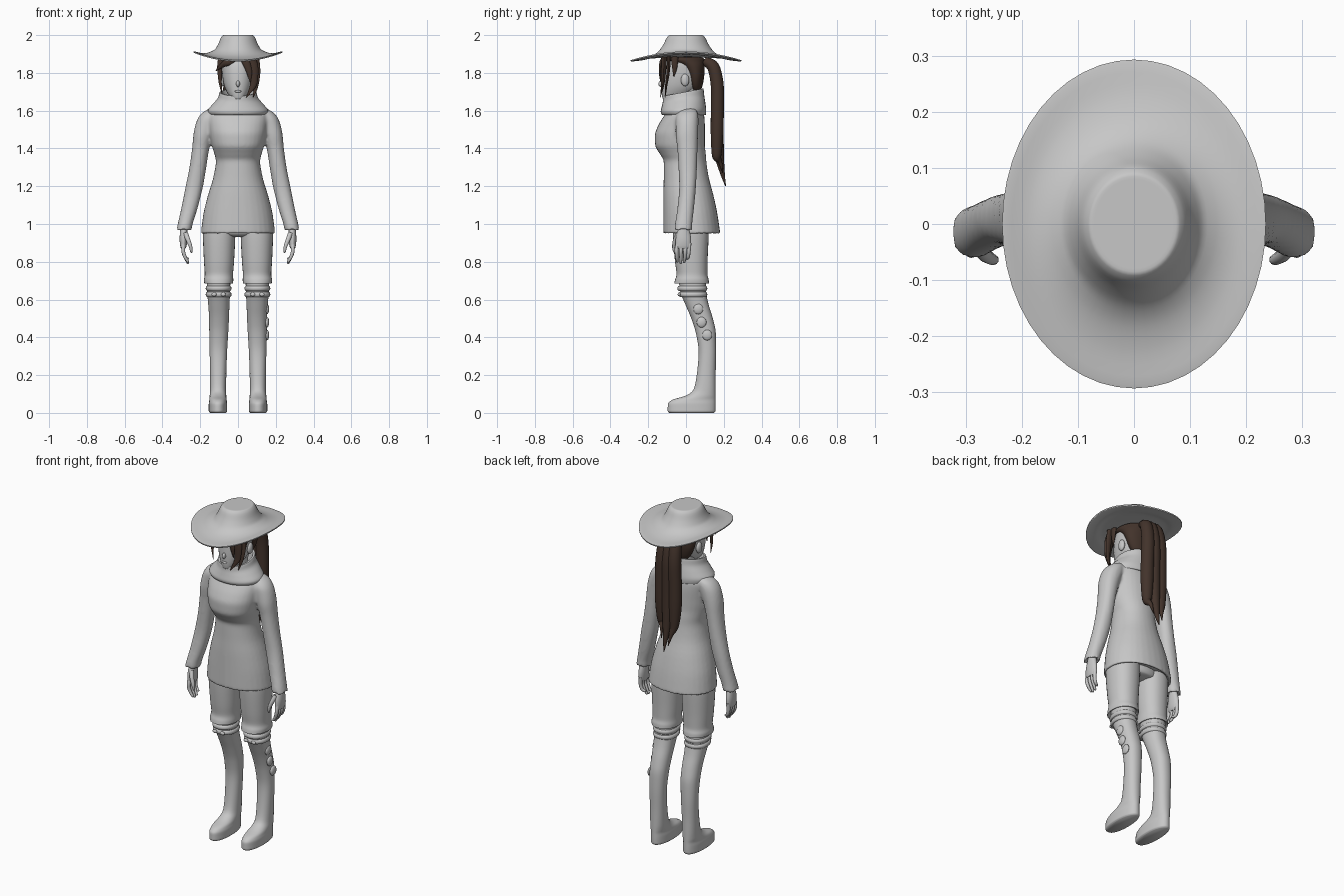
import bpy, bmesh, math
from mathutils import Vector


def material(name, rgb):
    m = bpy.data.materials.new(name)
    m.diffuse_color = (*rgb, 1)
    return m


GREY = material("plain grey", (0.57, 0.57, 0.57))
BROWN = material("dark brown hair", (0.055, 0.033, 0.024))


def resample(rows, n):
    """Smooth interpolation between rows of numbers, without overshoot."""
    cols = list(zip(*rows))
    tangents = []
    for c in cols:
        d = [b - a for a, b in zip(c, c[1:])]
        t = [d[0]]
        for a, b in zip(d, d[1:]):
            t.append(2 * a * b / (a + b) if a * b > 0 else 0)
        tangents.append(t + [d[-1]])
    out = []
    for i in range(len(rows) - 1):
        for k in range(n):
            u = k / n
            h = (2*u**3 - 3*u*u + 1, u**3 - 2*u*u + u, 3*u*u - 2*u**3, u**3 - u*u)
            out.append([h[0]*c[i] + h[1]*t[i] + h[2]*c[i+1] + h[3]*t[i+1]
                        for c, t in zip(cols, tangents)])
    return out + [list(rows[-1])]


def skin(name, tubes, mat):
    """Mesh object from several tubes, each a list of point rings."""
    bm = bmesh.new()
    for rings in tubes:
        vs = [[bm.verts.new(p) for p in r] for r in rings]
        n = len(vs[0])
        for a, b in zip(vs, vs[1:]):
            for i in range(n):
                j = (i + 1) % n
                bm.faces.new((a[i], a[j], b[j], b[i]))
        bm.faces.new(vs[0][::-1])
        bm.faces.new(vs[-1])
    bmesh.ops.recalc_face_normals(bm, faces=bm.faces)
    me = bpy.data.meshes.new(name)
    bm.to_mesh(me)
    bm.free()
    me.materials.append(mat)
    ob = bpy.data.objects.new(name, me)
    bpy.context.collection.objects.link(ob)
    return ob


def loft(name, parts, mat=GREY, warp=None, power=2.0, segs=32, steps=4):
    """Stack rounded rings given as (z, x0, x1, y0, y1)."""
    tubes = []
    for part in parts:
        rings = []
        for z, x0, x1, y0, y1 in resample(part, steps):
            ring = []
            for i in range(segs):
                a = math.tau * i / segs
                c, s = math.cos(a), math.sin(a)
                x = (x0 + x1)/2 + (x1 - x0)/2 * math.copysign(abs(c)**(2/power), c)
                y = (y0 + y1)/2 + (y1 - y0)/2 * math.copysign(abs(s)**(2/power), s)
                ring.append((x, y, warp(x, y, z) if warp else z))
            rings.append(ring)
        tubes.append(rings)
    return skin(name, tubes, mat)


def strands(name, paths, mat=BROWN, side=(1, 0, 0), flat=0.5, segs=10):
    """Tapered strands along points (x, y, z, half width)."""
    side = Vector(side)
    tubes = []
    for path in paths:
        rows = resample(path, 6)
        pts = [Vector(r[:3]) for r in rows]
        rings = []
        for i, p in enumerate(pts):
            t = (pts[min(i + 1, len(pts) - 1)] - pts[max(i - 1, 0)]).normalized()
            n = t.cross(side).normalized()
            s = n.cross(t)
            w = rows[i][3]
            rings.append([p + s*w*math.cos(math.tau*k/segs) + n*w*flat*math.sin(math.tau*k/segs)
                          for k in range(segs)])
        tubes.append(rings)
    return skin(name, tubes, mat)


def blob(name, loc, scale):
    bpy.ops.mesh.primitive_uv_sphere_add(segments=20, ring_count=12, radius=1, location=loc)
    ob = bpy.context.object
    ob.name = name
    ob.scale = scale
    ob.data.materials.append(GREY)
    return ob


def flip(part):
    return [(z, -x1, -x0, y0, y1) for z, x0, x1, y0, y1 in part]


def both(part):
    return [part, flip(part)]


def centred(part):
    return [(z, -x, x, y0, y1) for z, x, y0, y1 in part]


# Hat: oval crown and a brim curled up at the sides
hat = [(2.0, .05, .06), (2.0, .075, .085), (1.99, .088, .099), (1.95, .106, .12),
       (1.912, .125, .148), (1.888, .155, .185), (1.874, .19, .235), (1.867, .235, .293),
       (1.860, .234, .291), (1.866, .19, .235), (1.876, .155, .185), (1.88, .09, .10)]
loft("hat", [[(z, -x, x, -y, y) for z, x, y in hat]],
     warp=lambda x, y, z: z + .047 * (abs(x) / .235)**2 * (z < 1.95 or 0) * min(1, max(0, (1.95 - z) / .05)),
     segs=48)

# Head, neck, ears, nose and lips
loft("head", [centred([(1.655, .015, -.115, -.08), (1.665, .036, -.124, -.02), (1.70, .06, -.129, .04),
                       (1.74, .075, -.130, .07), (1.79, .083, -.128, .085), (1.84, .085, -.12, .09),
                       (1.88, .075, -.10, .075)])], power=2.2)
loft("neck", [centred([(1.56, .055, -.05, .06), (1.65, .05, -.05, .06), (1.74, .05, -.04, .065)])])
blob("nose", (0, -.13, 1.742), (.010, .016, .017))
blob("lips", (0, -.125, 1.702), (.018, .009, .007))
for s in (1, -1):
    blob("ear", (s * .083, -.005, 1.762), (.014, .022, .033))

# Hair cap, fringe and ponytail
loft("hair_cap", [centred([(1.69, .03, .045, .07), (1.735, .068, .015, .088), (1.79, .089, .0, .097),
                           (1.84, .095, -.04, .099), (1.87, .096, -.115, .099), (1.885, .08, -.1, .08)])],
     mat=BROWN)
strands("fringe", [
    [(.06, -.115, 1.885, .03), (.08, -.118, 1.82, .028), (.083, -.122, 1.75, .020), (.045, -.136, 1.67, .002)],
    [(.09, -.09, 1.885, .022), (.10, -.095, 1.80, .018), (.095, -.105, 1.73, .012), (.08, -.11, 1.67, .002)],
    [(.03, -.115, 1.885, .025), (.045, -.132, 1.85, .02), (.06, -.137, 1.80, .014), (.065, -.135, 1.75, .002)],
    [(-.02, -.11, 1.885, .03), (-.06, -.128, 1.855, .02), (-.09, -.12, 1.835, .012), (-.118, -.11, 1.81, .002)],
    [(-.085, -.095, 1.885, .02), (-.097, -.10, 1.82, .013), (-.095, -.105, 1.76, .009), (-.085, -.11, 1.69, .002)],
])
strands("side_locks", [[(s * .092, -.06, 1.885, .02), (s * .095, -.06, 1.83, .014), (s * .093, -.065, 1.78, .002)]
                       for s in (1, -1)], side=(0, 1, 0))
strands("ponytail", [
    [(x * .5, .10, 1.865, .025), (x * .8, .145, 1.83, .035), (x, .167, 1.70, .037), (x * 1.1, .165, 1.52, .037),
     (x * 1.05, .172 + d, 1.36, .026), (x * .8, .19 + d, tip + .06, .012), (x * .6, .205 + d, tip, .002)]
    for x, d, tip in ((-.042, 0, 1.24), (0, .005, 1.20), (.042, -.01, 1.27))], flat=.95, segs=14)

# Sweater: torso and sleeves merged into one soft surface
torso = centred([(.98, .16, -.09, .15), (.95, .185, -.11, .17), (.947, .197, -.12, .182), (1.05, .184, -.12, .167),
                 (1.15, .160, -.12, .146), (1.25, .130, -.118, .120), (1.33, .117, -.118, .108),
                 (1.37, .125, -.138, .105), (1.42, .140, -.164, .10), (1.47, .149, -.165, .10),
                 (1.52, .155, -.148, .10), (1.57, .160, -.118, .097), (1.605, .14, -.095, .09),
                 (1.64, .08, -.08, .08)])
sleeve = [(.99, .265, .305, -.035, .01), (.97, .258, .317, -.052, .022), (.966, .248, .326, -.062, .032),
          (1.0, .240, .319, -.058, .033), (1.08, .215, .301, -.046, .042), (1.20, .185, .277, -.036, .053),
          (1.30, .168, .257, -.04, .058), (1.40, .152, .243, -.046, .061), (1.48, .13, .235, -.055, .064),
          (1.55, .10, .217, -.055, .066), (1.59, .09, .188, -.042, .062), (1.612, .09, .15, -.02, .045)]
sweater = loft("sweater", [torso] + both(sleeve), power=2.15)
mod = sweater.modifiers.new("merge", 'REMESH')
mod.mode = 'VOXEL'
mod.voxel_size = .008
mod.use_smooth_shade = True
mod = sweater.modifiers.new("soften", 'SMOOTH')
mod.factor = .5
mod.iterations = 5

# Loose roll collar, higher at the back
loft("collar", [centred([(1.575, .12, -.10, .09), (1.578, .15, -.125, .105), (1.60, .160, -.134, .107),
                         (1.635, .135, -.128, .102), (1.67, .106, -.122, .096), (1.70, .096, -.12, .092),
                         (1.70, .086, -.11, .08), (1.64, .075, -.095, .065)])],
     warp=lambda x, y, z: z + y * 1.5 * (z - 1.575))

# Hands: palm, fingers and thumb
loft("palm", both([(.87, .278, .302, -.05, .018), (.885, .272, .306, -.056, .026), (.92, .268, .309, -.055, .027),
                   (.995, .266, .305, -.035, .012)]))
digits = [[(.289, y, .90, .012), (.290, y * 1.1 - .004, .86, .0105), (.28, y - .006, .825, .009),
           (.264, y * .85 - .01, .80 - d, .006), (.262, y * .85 - .01, .797 - d, .001)]
          for y, d in ((-.042, 0), (-.021, .008), (.0, .004), (.017, -.015))]
digits.append([(.278, -.04, .95, .014), (.262, -.058, .91, .012), (.25, -.064, .875, .009),
               (.247, -.062, .85, .005), (.247, -.062, .847, .001)])
strands("fingers", digits + [[(-x, y, z, w) for x, y, z, w in p] for p in digits],
        mat=GREY, side=(0, 1, 0), flat=1)

# Pelvis and knee-length trouser legs
loft("pelvis", [centred([(.93, .03, -.02, .06), (.945, .12, -.06, .11), (1.05, .15, -.08, .12)])])
loft("trouser_leg", both([(.71, .05, .155, -.03, .095), (.688, .034, .172, -.052, .114),
                          (.686, .027, .178, -.062, .122), (.705, .025, .180, -.058, .120),
                          (.735, .026, .176, -.05, .113), (.80, .021, .18, -.058, .114),
                          (.95, .014, .186, -.07, .12), (1.02, .014, .18, -.07, .12)]), power=2.2)

# Tall boots
boot = [(.0, .064, .148, -.088, .148), (.010, .057, .155, -.097, .156), (.045, .057, .155, -.096, .157),
        (.068, .060, .152, -.075, .157), (.090, .062, .150, -.005, .157), (.12, .063, .148, .038, .157),
        (.20, .062, .148, .057, .157), (.32, .058, .150, .067, .160), (.42, .052, .152, .053, .158),
        (.50, .048, .153, .028, .142), (.58, .045, .158, -.006, .118), (.64, .042, .163, -.03, .107),
        (.72, .040, .165, -.04, .106)]
loft("boot", both(boot), power=2.2)

# Two garter bands below each knee, with a small front clasp
for z in (.627, .659):
    band = [(z + dz, .039 - g, .166 + g, -.033 - g - (z - .627) * .25, .108 + g)
            for dz, g in ((-.014, -.008), (-.012, .0), (0, .005), (.012, .0), (.014, -.008))]
    loft("knee_band", both(band), power=2.2)
for s in (1, -1):
    for dx in (-.025, .025):
        blob("band_clasp", (s * .1025 + dx, -.036, .627), (.014, .008, .010))

# Three pebble-shaped pads on the outside of one boot
for y, z in ((.065, .55), (.082, .48), (.112, .412)):
    blob("boot_pad", (.153, y, z), (.012, .026, .028))

# Smooth shading with crisp hems
for ob in bpy.context.scene.objects:
    ob.select_set(True)
    bpy.context.view_layer.objects.active = ob
bpy.ops.object.shade_smooth_by_angle(angle=math.radians(50))
